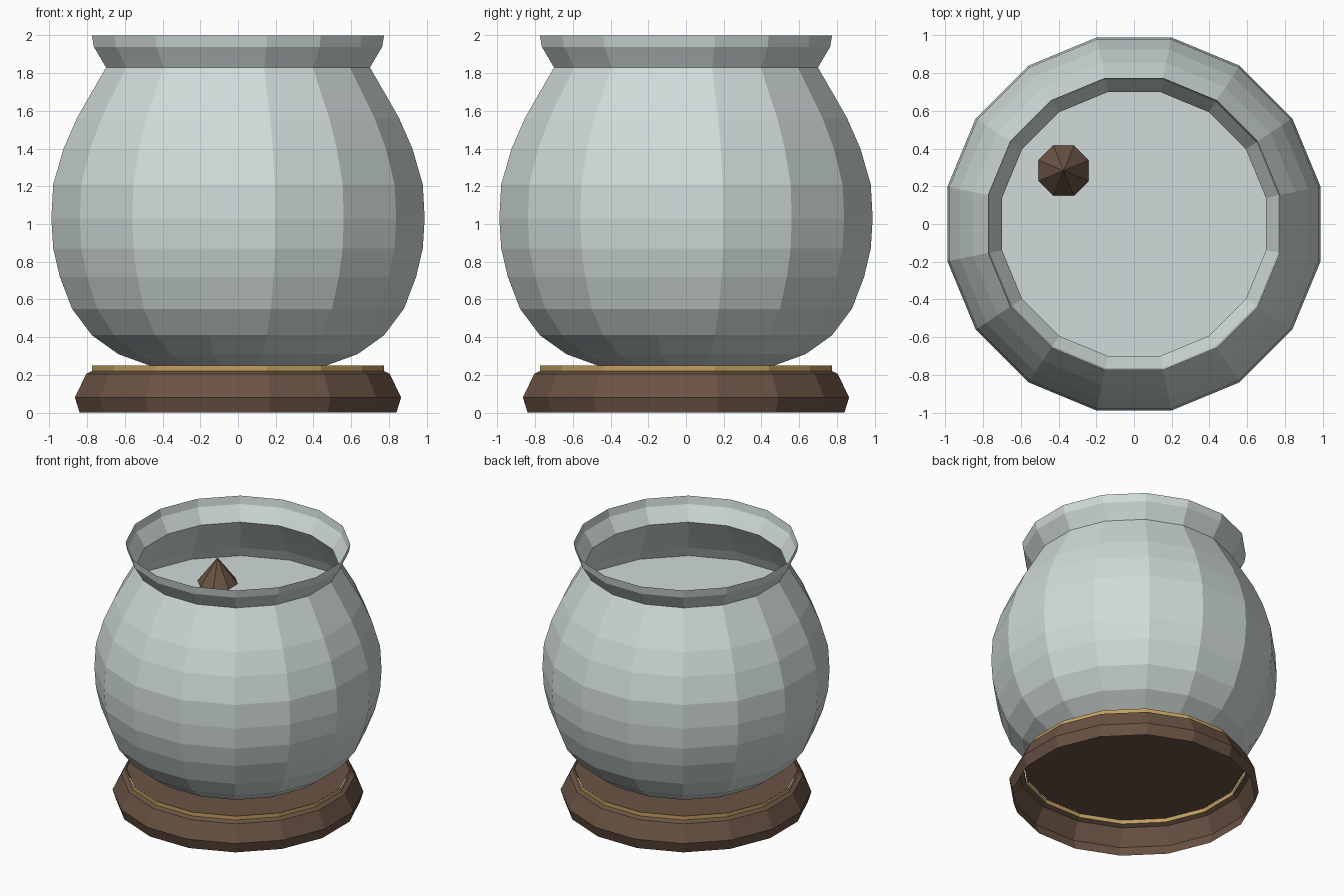
import bpy, bmesh, math

if "Cube" in bpy.data.objects:
    bpy.data.objects.remove(bpy.data.objects["Cube"], do_unlink=True)


def make_material(name, rgb):
    mat = bpy.data.materials.new(name)
    mat.use_nodes = True
    mat.diffuse_color = (*rgb, 1)
    mat.node_tree.nodes["Principled BSDF"].inputs["Base Color"].default_value = (*rgb, 1)
    return mat


glass = make_material("pale glass", (0.63, 0.71, 0.69))
wood = make_material("dark wood", (0.145, 0.087, 0.058))
gold = make_material("gold trim", (0.55, 0.35, 0.115))


def lathe(name, profile, mat, sides=16, centre=(0, 0)):
    """Spin (flat radius, height) points; flats face the axes, zero radius is a tip."""
    bm = bmesh.new()
    rings = []
    for flat, z in profile:
        r = flat / math.cos(math.pi / sides)
        count = sides if r > 0 else 1
        angles = [(i + 0.5) * math.tau / sides for i in range(count)]
        rings.append([bm.verts.new((centre[0] + r * math.cos(a),
                                    centre[1] + r * math.sin(a), z)) for a in angles])
    for low, high in zip(rings, rings[1:]):
        for i in range(sides):
            j = (i + 1) % sides
            if len(high) == 1:
                bm.faces.new((low[i], low[j], high[0]))
            else:
                bm.faces.new((low[i], low[j], high[j], high[i]))
    if len(rings) == 1:
        bm.faces.new(rings[0])
    mesh = bpy.data.meshes.new(name)
    bm.to_mesh(mesh)
    bm.free()
    mesh.materials.append(mat)
    obj = bpy.data.objects.new(name, mesh)
    bpy.context.collection.objects.link(obj)
    return obj


# Thin-walled round bowl and its flared lip
lathe("bowl", [(0.47, 0.25), (0.635, 0.31), (0.775, 0.41), (0.88, 0.55), (0.945, 0.72),
               (0.98, 0.87), (0.99, 1.03), (0.98, 1.21), (0.925, 1.40), (0.855, 1.56),
               (0.775, 1.70), (0.70, 1.83)], glass)
lathe("lip", [(0.70, 1.83), (0.735, 1.89), (0.765, 1.94), (0.775, 2.0)], glass)

# Liquid level and the pointed roof standing out of it
lathe("water_surface", [(0.89, 1.48)], glass)
lathe("roof_tip", [(0.133, 1.49), (0, 1.68)], wood, sides=8, centre=(-0.373, 0.283))

# Hollow wooden stand with a gold band and a flat top
lathe("stand", [(0.84, 0), (0.865, 0.08), (0.805, 0.205), (0.775, 0.22)], wood)
lathe("gold_band", [(0.775, 0.22), (0.775, 0.25)], gold)
lathe("stand_top", [(0.77, 0.247)], wood)
